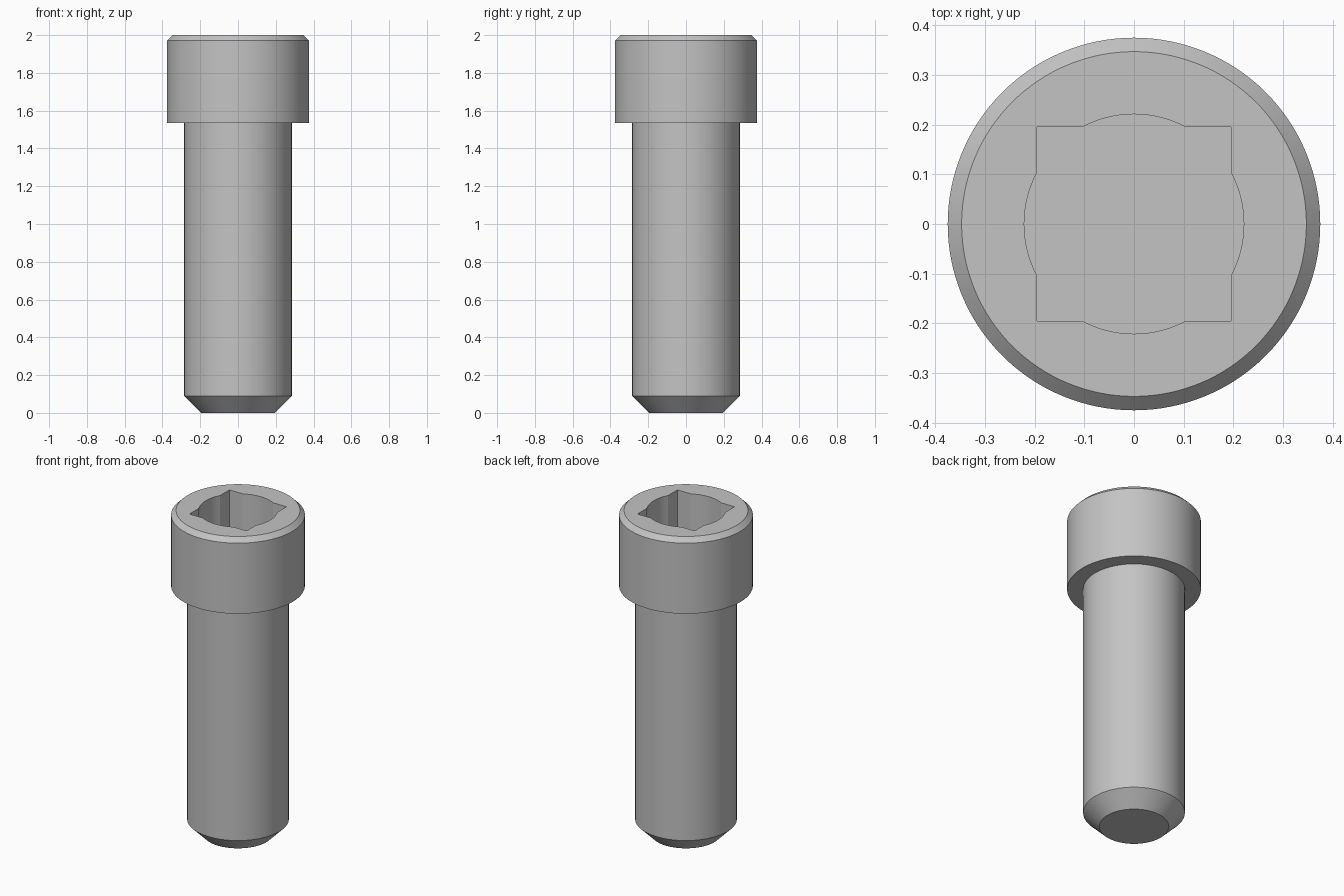
import bpy
import bmesh
from math import cos, sin, tau

SEGMENTS = 128
SOCKET_RADIUS, SOCKET_HALF = 0.221, 0.195
SOCKET_FLOOR = 1.7

cube = bpy.data.objects.get("Cube")
if cube:
    bpy.data.objects.remove(cube, do_unlink=True)

steel = bpy.data.materials.new("grey steel")
steel.use_nodes = True
steel.diffuse_color = (0.55, 0.55, 0.55, 1)
steel.node_tree.nodes["Principled BSDF"].inputs["Base Color"].default_value = steel.diffuse_color


def round_outline(radius):
    return lambda angle: radius


def socket_outline(angle):
    """Square drive merged with a round bore."""
    square = SOCKET_HALF / max(abs(cos(angle)), abs(sin(angle)))
    return max(SOCKET_RADIUS, square)


def loft(name, sections):
    """Join stacked outlines with quads and cap both ends."""
    bm = bmesh.new()
    rings = []
    for outline, z in sections:
        angles = [tau * i / SEGMENTS for i in range(SEGMENTS)]
        rings.append([bm.verts.new((outline(a) * cos(a), outline(a) * sin(a), z)) for a in angles])
    for low, high in zip(rings, rings[1:]):
        for i in range(SEGMENTS):
            j = (i + 1) % SEGMENTS
            bm.faces.new((low[i], low[j], high[j], high[i]))
    bm.faces.new(rings[0][::-1])
    bm.faces.new(rings[-1])
    bmesh.ops.recalc_face_normals(bm, faces=bm.faces)
    mesh = bpy.data.meshes.new(name)
    bm.to_mesh(mesh)
    bm.free()
    mesh.materials.append(steel)
    obj = bpy.data.objects.new(name, mesh)
    bpy.context.collection.objects.link(obj)
    return obj


# Chamfered tip, plain shank, cylindrical head and recessed drive socket
bolt = loft("socket_head_bolt", [
    (round_outline(0.195), 0),
    (round_outline(0.285), 0.09),
    (round_outline(0.285), 1.535),
    (round_outline(0.375), 1.535),
    (round_outline(0.375), 1.972),
    (round_outline(0.347), 2),
    (socket_outline, 2),
    (socket_outline, SOCKET_FLOOR),
])

# Smooth round walls with crisp rims
bpy.ops.object.select_all(action="DESELECT")
bolt.select_set(True)
bpy.context.view_layer.objects.active = bolt
bpy.ops.object.shade_smooth_by_angle(angle=0.35)
